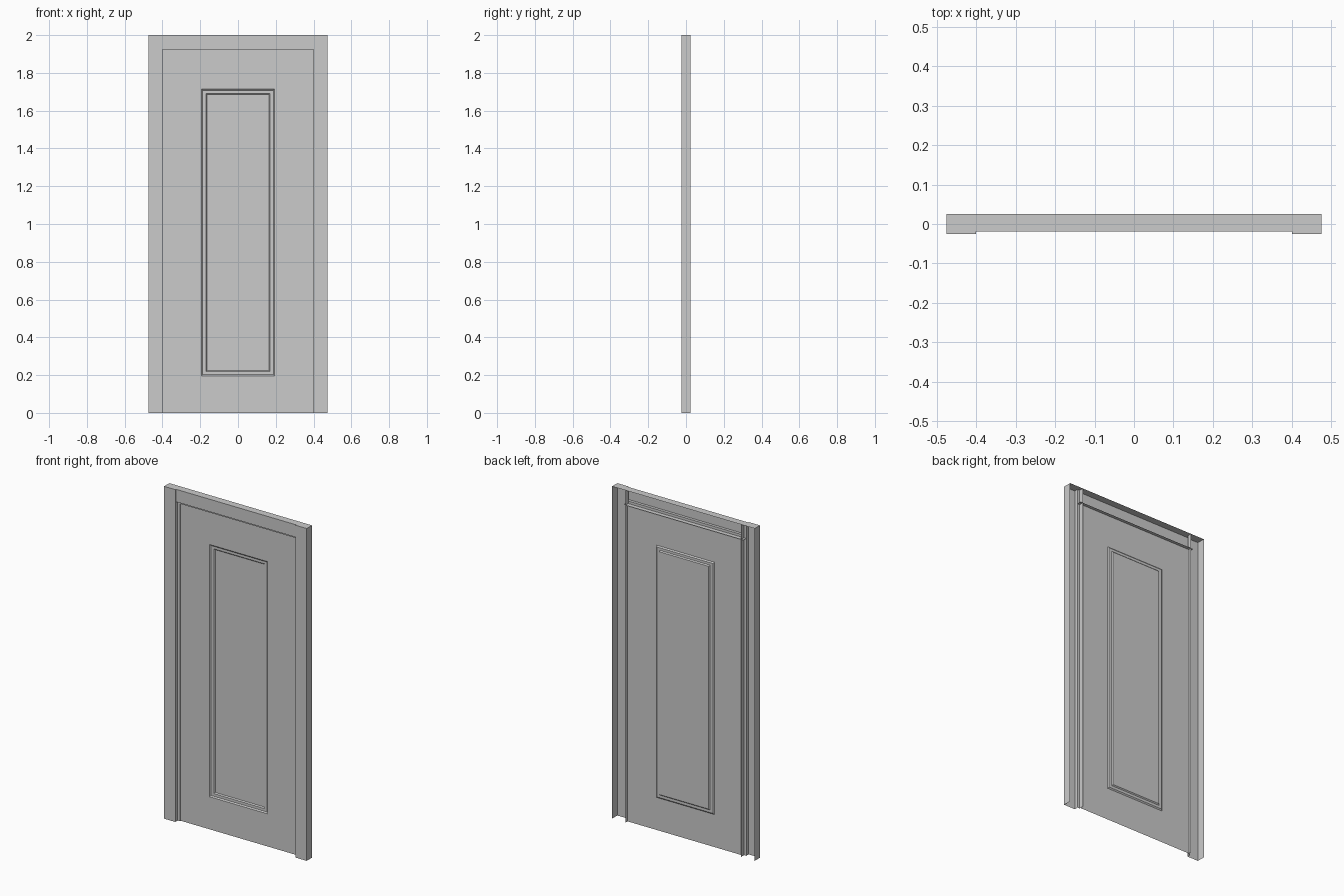
import bpy

if "Cube" in bpy.data.objects:
    bpy.data.objects.remove(bpy.data.objects["Cube"])


def make(name, verts, faces):
    me = bpy.data.meshes.new(name)
    me.from_pydata(verts, [], faces)
    me.update()
    ob = bpy.data.objects.new(name, me)
    bpy.context.collection.objects.link(ob)
    return ob


def sweep(profile, place, a, b):
    """Thin open strip: profile points extruded from a to b."""
    n = len(profile)
    verts = [place(p, q, t) for t in (a, b) for p, q in profile]
    faces = [(i, i + 1, n + i + 1, n + i) for i in range(n - 1)]
    return verts, faces


STOP_Y, BACK, FRONT, HEAD_Y = -0.002, 0.025, -0.025, -0.019

# Side jambs: folded sheet open at the back, with a stop step and a top cap
jamb_profile = [(0.475, BACK), (0.475, FRONT), (0.40, FRONT),
                (0.40, STOP_Y), (0.385, STOP_Y), (0.385, BACK)]
for side, label in ((-1, "left"), (1, "right")):
    v, f = sweep(jamb_profile, lambda x, y, z: (side * x, y, z), 0, 2)
    n = len(v)
    v += [(side * x, y, 2) for x, y in
          ((0.475, BACK), (0.475, FRONT), (0.40, FRONT), (0.40, BACK))]
    f.append((n, n + 1, n + 2, n + 3))
    make(label + "_jamb", v, f)

# Header: same folded section across the top, set slightly back
head_profile = [(BACK, 2), (HEAD_Y, 2), (HEAD_Y, 1.925),
                (STOP_Y, 1.925), (STOP_Y, 1.91), (BACK, 1.91)]
v, f = sweep(head_profile, lambda y, z, x: (x, y, z), -0.40, 0.40)
make("header", v, f)

# Door leaf: single sheet with a centre panel pressed back in two steps
# each ring: half width, bottom z, top z, y
rings = [(0.385, 0.0, 1.91, 0.005),
         (0.194, 0.196, 1.714, 0.005),
         (0.187, 0.203, 1.707, 0.011),
         (0.169, 0.219, 1.692, 0.011),
         (0.163, 0.225, 1.686, 0.017)]
v, f = [], []
for w, z0, z1, y in rings:
    v += [(-w, y, z0), (w, y, z0), (w, y, z1), (-w, y, z1)]
for r in range(len(rings) - 1):
    for i in range(4):
        j = (i + 1) % 4
        f.append((4 * r + i, 4 * r + j, 4 * r + 4 + j, 4 * r + 4 + i))
last = 4 * (len(rings) - 1)
f.append((last, last + 1, last + 2, last + 3))
make("door_leaf", v, f)
